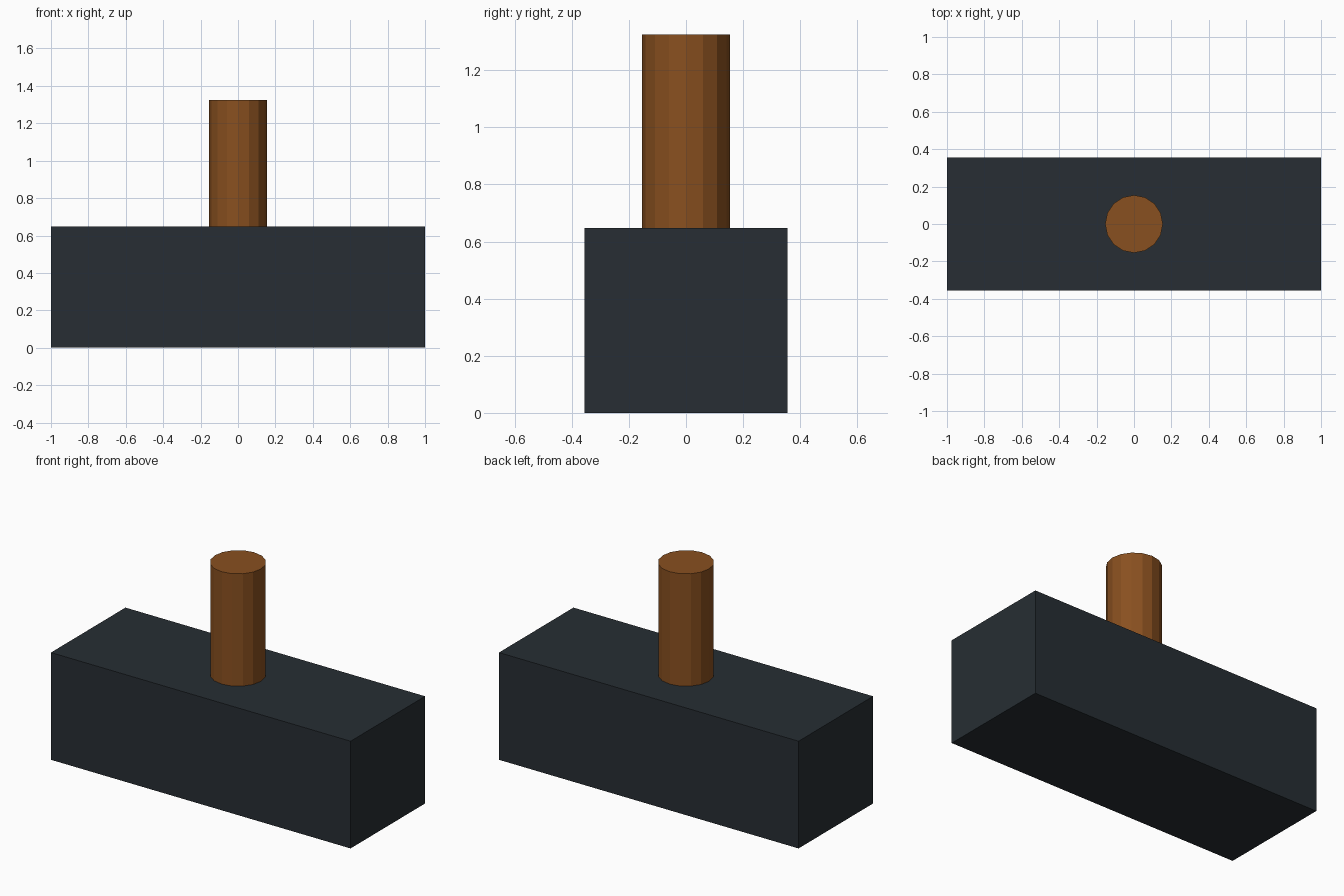
import bpy

if "Cube" in bpy.data.objects:
    bpy.data.objects.remove(bpy.data.objects["Cube"])

BLOCK_TOP = 0.647
HANDLE_TOP = 1.325
HANDLE_RADIUS = 0.154


def paint(obj, name, color):
    mat = bpy.data.materials.new(name)
    mat.diffuse_color = color
    mat.use_nodes = True
    mat.node_tree.nodes["Principled BSDF"].inputs["Base Color"].default_value = mat.diffuse_color
    obj.data.materials.append(mat)


# Heavy rectangular head resting on the ground
bpy.ops.mesh.primitive_cube_add(size=1, location=(0, 0, BLOCK_TOP / 2))
head = bpy.context.object
head.name = "hammer_head"
head.scale = (2, 0.71, BLOCK_TOP)
bpy.ops.object.transform_apply(location=False, rotation=False, scale=True)
paint(head, "dark_iron", (0.02, 0.027, 0.033, 1))

# Short 16-sided wooden handle standing on the head
bpy.ops.mesh.primitive_cylinder_add(
    vertices=16, radius=HANDLE_RADIUS, depth=HANDLE_TOP - BLOCK_TOP,
    location=(0, 0, (HANDLE_TOP + BLOCK_TOP) / 2))
handle = bpy.context.object
handle.name = "handle"
paint(handle, "brown_wood", (0.25, 0.08, 0.014, 1))
